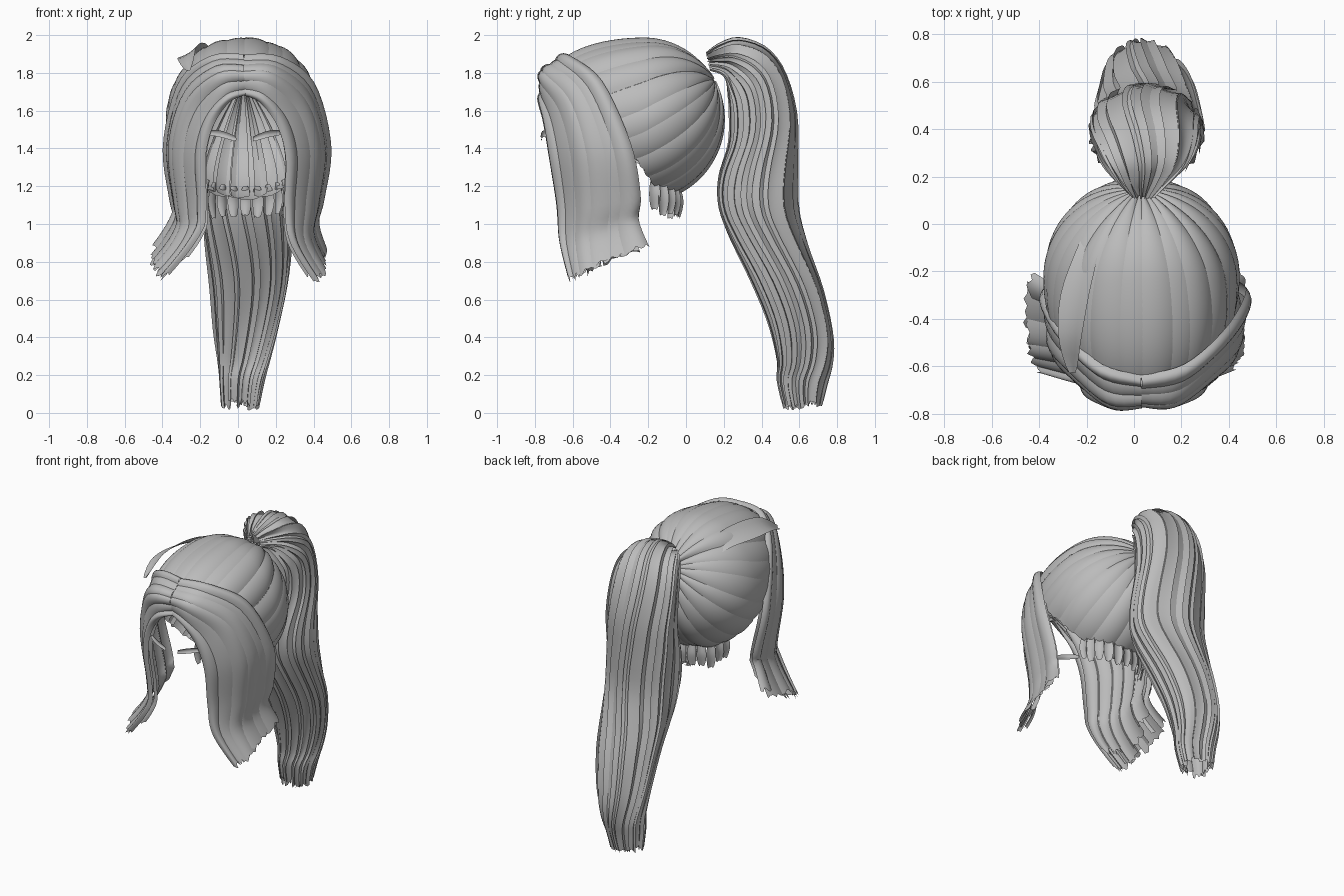
import bpy, bmesh, math, random
from mathutils import Vector

random.seed(4)
cube = bpy.data.objects.get("Cube")
if cube:
    bpy.data.objects.remove(cube, do_unlink=True)

hair = bpy.data.materials.new("hair_grey")
hair.use_nodes = True
grey = (0.5, 0.5, 0.5, 1)
hair.diffuse_color = grey
hair.node_tree.nodes["Principled BSDF"].inputs["Base Color"].default_value = grey


def spline(pts, t):
    """Smooth curve through pts, t from 0 to 1."""
    t = min(max(t, 0), 1) * (len(pts) - 1)
    i = min(int(t), len(pts) - 2)
    f = t - i
    a, b, c, d = (pts[min(max(i + k, 0), len(pts) - 1)] for k in (-1, 0, 1, 2))
    return b + 0.5 * f * (c - a + f * (2 * a - 5 * b + 4 * c - d + f * (3 * (b - c) + d - a)))


def add_lock(bm, surf, u0, u1, v0, v1, bulge, out, nu=8, nv=30, rag=0.02, tuck=0.0):
    """One lock of hair: a bulged strip lying on a surface, with a ragged tip."""
    rows = []
    ends = [v1 - random.random() * rag for _ in range(nu + 1)]
    e = 0.004
    for j in range(nv + 1):
        row = []
        for i in range(nu + 1):
            s = 2 * i / nu - 1
            u = u0 + (u1 - u0) * i / nu
            v = v0 + (ends[i] - v0) * j / nv
            du = surf(u + e, v) - surf(u - e, v)
            dv = surf(u, min(v + e, 1)) - surf(u, max(v - e, 0))
            n = du.cross(dv).normalized() * out
            row.append(bm.verts.new(surf(u, v) + n * (bulge * (1 - s * s) - tuck)))
        rows.append(row)
    for a, b in zip(rows, rows[1:]):
        for i in range(nu):
            bm.faces.new((a[i], a[i + 1], b[i + 1], b[i]))


def finish(bm, name):
    mesh = bpy.data.meshes.new(name)
    bm.to_mesh(mesh)
    bm.free()
    mesh.materials.append(hair)
    ob = bpy.data.objects.new(name, mesh)
    bpy.context.collection.objects.link(ob)
    bpy.ops.object.select_all(action='DESELECT')
    ob.select_set(True)
    bpy.context.view_layer.objects.active = ob
    bpy.ops.object.shade_smooth_by_angle(angle=math.radians(40))


def vecs(*pts):
    return [Vector(p) for p in pts]


# Scalp cap: locks fan out from the tie and stop at a slanted hairline
centre, size = Vector((0.03, -0.225, 1.555)), Vector((0.405, 0.415, 0.425))
pole, side = Vector((0, 0.88, 0.475)), Vector((1, 0, 0))
upward = side.cross(pole)
hairline_point, hairline_normal = Vector((0, -0.6, 1.85)), Vector((0, 0.73, 0.48))


def cap(u, v):
    q = side * math.cos(u * math.tau) + upward * math.sin(u * math.tau)
    a = hairline_normal.dot(centre - hairline_point)
    b, c = hairline_normal.dot(pole * size), hairline_normal.dot(q * size)
    theta = v * (math.atan2(c, b) + math.acos(max(-1, min(1, -a / math.hypot(b, c)))))
    p = centre + (pole * math.cos(theta) + q * math.sin(theta)) * size
    forward = max(0, centre.y - p.y)
    p.y -= 0.3 * forward
    p.z += 0.5 * forward ** 2
    return p


bm = bmesh.new()
COUNT = 22
for k in range(COUNT):
    u = (k + random.uniform(-0.25, 0.25)) / COUNT
    w = random.uniform(0.65, 0.9) / COUNT
    add_lock(bm, cap, u - w, u + w, 0.01, 1, random.uniform(0.01, 0.022), 1,
             rag=0.02, tuck=0.004)
finish(bm, "scalp_cap")

# Ponytail: front and back outline (y, z), then centre x and half width
rings = [
    (0.13, 1.82, 0.11, 1.90, 0.04, 0.04), (0.19, 1.80, 0.18, 1.95, 0.04, 0.11),
    (0.22, 1.76, 0.28, 1.98, 0.045, 0.17), (0.23, 1.68, 0.42, 1.93, 0.05, 0.21),
    (0.235, 1.58, 0.52, 1.80, 0.05, 0.225), (0.23, 1.42, 0.58, 1.58, 0.05, 0.23),
    (0.18, 1.25, 0.585, 1.32, 0.05, 0.235), (0.18, 1.10, 0.59, 1.08, 0.055, 0.235),
    (0.23, 0.95, 0.64, 0.88, 0.055, 0.225), (0.34, 0.72, 0.72, 0.65, 0.055, 0.2),
    (0.44, 0.48, 0.77, 0.42, 0.04, 0.165), (0.49, 0.28, 0.77, 0.27, 0.03, 0.13),
    (0.49, 0.17, 0.74, 0.15, 0.02, 0.11), (0.53, 0.0, 0.71, 0.03, 0.01, 0.09)]
front = vecs(*[(r[4], r[0], r[1]) for r in rings])
back = vecs(*[(r[4], r[2], r[3]) for r in rings])
width = vecs(*[(r[5], 0, 0) for r in rings])


def tail(u, v):
    f, b = spline(front, v), spline(back, v)
    a = u * math.tau + 0.15 * math.sin(v * 15)
    return (f + b) / 2 + (b - f) / 2 * math.cos(a) + spline(width, v) * math.sin(a)


bm = bmesh.new()
COUNT = 13
for k in range(COUNT):
    u = (k + random.uniform(-0.2, 0.2)) / COUNT
    w = random.uniform(0.65, 0.85) / COUNT
    add_lock(bm, tail, u - w, u + w, 0.0, random.uniform(0.98, 1.0),
             random.uniform(0.015, 0.035), -1, nv=44, rag=0.02, tuck=0.01)
finish(bm, "ponytail")

# Face-framing curtains: front edge, middle and back edge, from parting to tip
edge = vecs((0.03, -0.74, 1.68), (0.12, -0.765, 1.64), (0.21, -0.75, 1.52), (0.255, -0.725, 1.35),
            (0.25, -0.685, 1.1), (0.28, -0.67, 0.9), (0.42, -0.61, 0.67))
middle = vecs((0.03, -0.755, 1.80), (0.18, -0.75, 1.79), (0.35, -0.62, 1.65), (0.43, -0.54, 1.4),
              (0.40, -0.51, 1.1), (0.38, -0.52, 0.92), (0.47, -0.5, 0.74))
rear = vecs((0.03, -0.64, 1.89), (0.22, -0.59, 1.88), (0.39, -0.44, 1.75), (0.475, -0.29, 1.42),
            (0.44, -0.24, 1.15), (0.41, -0.25, 1.02), (0.45, -0.19, 0.87))


def left_curtain(u, v):
    return spline([spline(edge, v), spline(middle, v), spline(rear, v)], u)


def right_curtain(u, v):
    p = left_curtain(u, v)
    p.x = 0.06 - 0.92 * p.x - 0.1 * max(0, v - 0.75) / 0.25
    return p


for name, surf, out in (("left_curtain", left_curtain, -1), ("right_curtain", right_curtain, 1)):
    bm = bmesh.new()
    COUNT = 6
    for k in range(COUNT):
        u, w = (k + random.uniform(0.35, 0.65)) / COUNT, random.uniform(0.75, 0.95) / COUNT
        add_lock(bm, surf, max(0, u - w), min(1, u + w), 0, random.uniform(0.96, 1.0),
                 random.uniform(0.012, 0.03), out, rag=0.03, tuck=0.004)
    # Shorter under-layer behind the outer locks
    for k in range(1, COUNT):
        u, w = k / COUNT, 0.55 / COUNT
        add_lock(bm, surf, u - w, u + w, 0.2, random.uniform(0.88, 0.97),
                 random.uniform(0.01, 0.02), out, rag=0.03, tuck=0.035)
    finish(bm, name)


def ribbon(bm, path, across, bulge=0.01, taper=0.6, rag=0.0, out=1):
    """A free lock that follows a path and narrows at both ends."""
    def surf(u, v):
        return spline(path, v) + across * (u - 0.5) * (1 - taper * abs(2 * v - 1) ** 2)
    add_lock(bm, surf, 0, 1, 0, 1, bulge, out, nu=4, nv=14, rag=rag)


# Raised lock arching over the right side of the crown
bm = bmesh.new()
ribbon(bm, vecs((-0.16, 0.03, 1.82), (-0.20, -0.12, 1.90), (-0.25, -0.3, 1.92),
                (-0.27, -0.48, 1.90), (-0.26, -0.63, 1.82)), Vector((0.12, 0, 0.08)), taper=0.8)
finish(bm, "raised_lock")

# Short locks hanging at the nape
bm = bmesh.new()
for k in range(11):
    a = math.pi * (k + 0.5) / 11
    d = Vector((math.cos(a), math.sin(a), 0))
    root = Vector((0.04 + 0.22 * d.x, -0.19 + 0.16 * d.y, 1.2 + 0.06 * (1 - d.y)))
    drop = random.uniform(0.16, 0.2)
    ribbon(bm, [root, root + d * 0.015 - Vector((0, 0, drop / 2)), root - Vector((0, 0, drop))],
           Vector((-d.y, d.x, 0)) * 0.06, taper=0.6, rag=0.1)
finish(bm, "nape_locks")

# Eyebrows
for name, s in (("left_eyebrow", 1), ("right_eyebrow", -1)):
    bm = bmesh.new()
    ribbon(bm, vecs(*[(0.035 + s * x, y, z) for x, y, z in
                      ((0.045, -0.77, 1.45), (0.12, -0.76, 1.475), (0.19, -0.72, 1.485))]),
           Vector((0, 0, 0.035)), bulge=0.008, taper=0.3, out=s)
    finish(bm, name)
